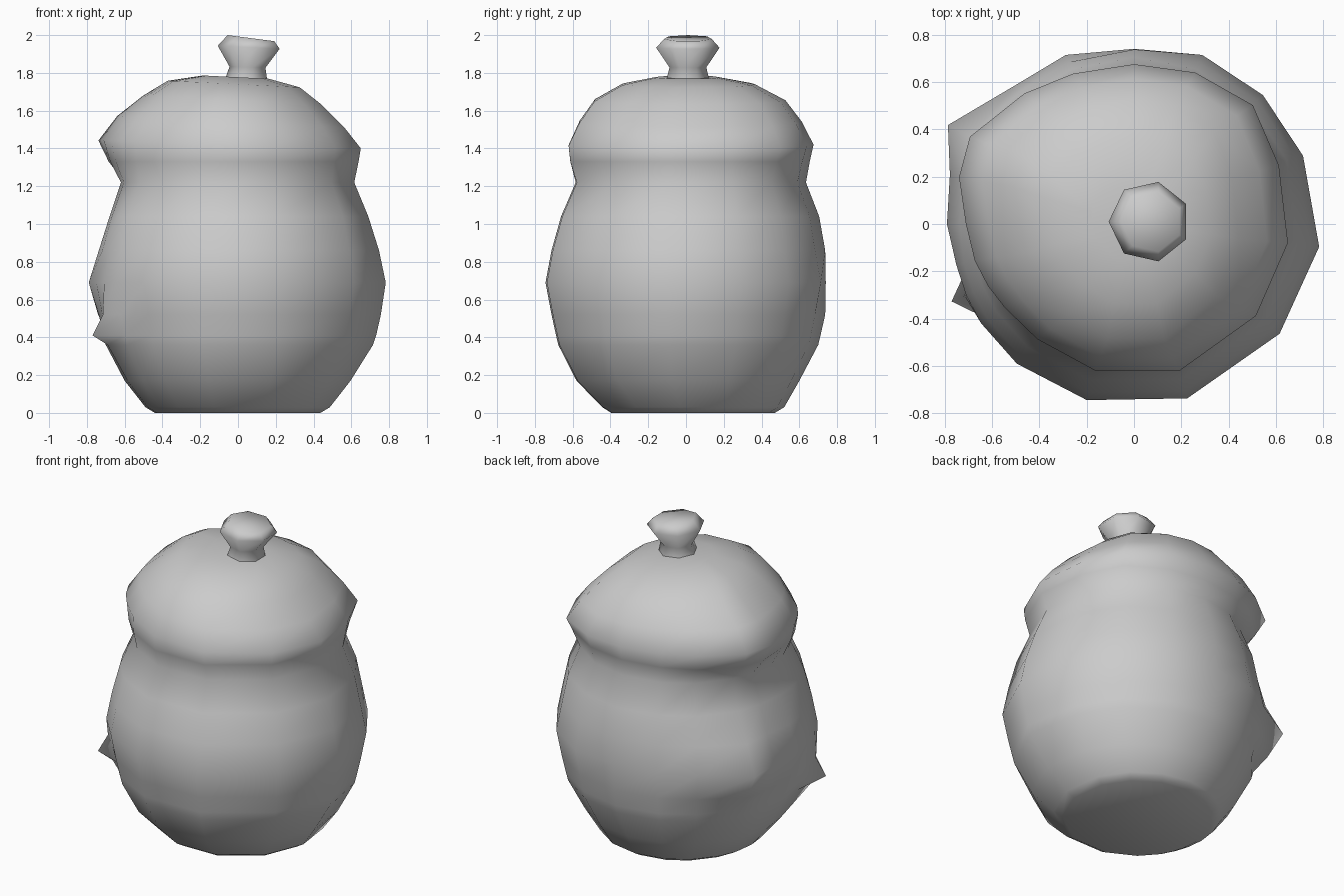
import bpy, bmesh
from math import cos, sin, radians

if "Cube" in bpy.data.objects:
    bpy.data.objects.remove(bpy.data.objects["Cube"])


def loft(name, rings, cap_bottom=True, cap_top=True):
    """Skin a stack of point rings into one smooth-shaded object."""
    bm = bmesh.new()
    rows = [[bm.verts.new(p) for p in ring] for ring in rings]
    n = len(rows[0])
    for a, b in zip(rows, rows[1:]):
        for i in range(n):
            j = (i + 1) % n
            bm.faces.new((a[i], a[j], b[j], b[i]))
    if cap_bottom:
        bm.faces.new(rows[0][::-1])
    if cap_top:
        bm.faces.new(rows[-1])
    me = bpy.data.meshes.new(name)
    bm.to_mesh(me)
    bm.free()
    for p in me.polygons:
        p.use_smooth = True
    ob = bpy.data.objects.new(name, me)
    bpy.context.collection.objects.link(ob)
    return ob


def ring(angles, radii, z, cx=0.0, cy=0.0, tilt=0.0, sx=1.0):
    pts = []
    for a, r in zip(angles, radii):
        x = sx * r * cos(radians(a))
        pts.append((cx + x, cy + r * sin(radians(a)), z - tilt * x))
    return pts


ANGLES = [-7, 22, 45, 68, 90, 112, 130, 152, 165, 180, 193, 203, 213, 230,
          255, 287, 323]
N = len(ANGLES)

# Pot body: round profile (z, radius, y offset) with small bumps on the left
profile = [(0.0, 0.44, 0.03), (0.03, 0.49, 0.03), (0.17, 0.60, 0.0),
           (0.36, 0.70, 0.0), (0.41, 0.712, 0.0), (0.52, 0.737, 0.0),
           (0.69, 0.77, 0.0), (0.86, 0.737, 0.0), (1.04, 0.695, 0.01),
           (1.22, 0.62, 0.015)]
bumps = {(3, 11): 0.05, (4, 11): 0.125, (5, 11): 0.04,
         (5, 7): 0.06, (6, 7): 0.12, (7, 7): 0.05,
         (5, 8): 0.03, (6, 8): 0.035, (6, 9): 0.02,
         (8, 9): -0.015, (8, 8): -0.01, (8, 10): -0.01,
         (3, 0): 0.02, (4, 0): 0.025, (5, 0): 0.025, (6, 0): 0.018,
         (7, 0): 0.015, (6, 4): -0.03}
pot = []
for k, (z, r, cy) in enumerate(profile):
    radii = [r + bumps.get((k, i), 0) for i in range(N)]
    pot.append(ring(ANGLES, radii, z, 0, cy))

# Lid, continuous with the pot: uneven rim flaring at the back left, domed top
rim = [0.655, 0.66, 0.71, 0.69, 0.675, 0.685, 0.72, 0.785, 0.765, 0.71,
       0.69, 0.67, 0.65, 0.635, 0.64, 0.65, 0.645]
pot.append(ring(ANGLES, [0.25 + 0.6 * r for r in rim], 1.33))
pot.append(ring(ANGLES, rim, 1.42, tilt=0.03))
for f, z, sx in ((0.91, 1.54, 0.95), (0.78, 1.655, 0.87),
                 (0.54, 1.74, 0.93), (0.25, 1.777, 1)):
    pot.append(ring(ANGLES, [f * r for r in rim], z, tilt=0.05, sx=sx))
loft("pot_with_lid", pot)

# Knob: seven-sided flared handle leaning slightly
sides = [180 + i * 360 / 7 for i in range(7)]
knob = [ring(sides, [r] * 7, z, cx, 0.01, t) for z, r, cx, t in (
    (1.75, 0.12, 0.05, 0.1), (1.83, 0.10, 0.055, 0.03),
    (1.935, 0.172, 0.065, 0.05), (1.983, 0.13, 0.075, 0.13))]
loft("lid_knob", knob, cap_bottom=False)
